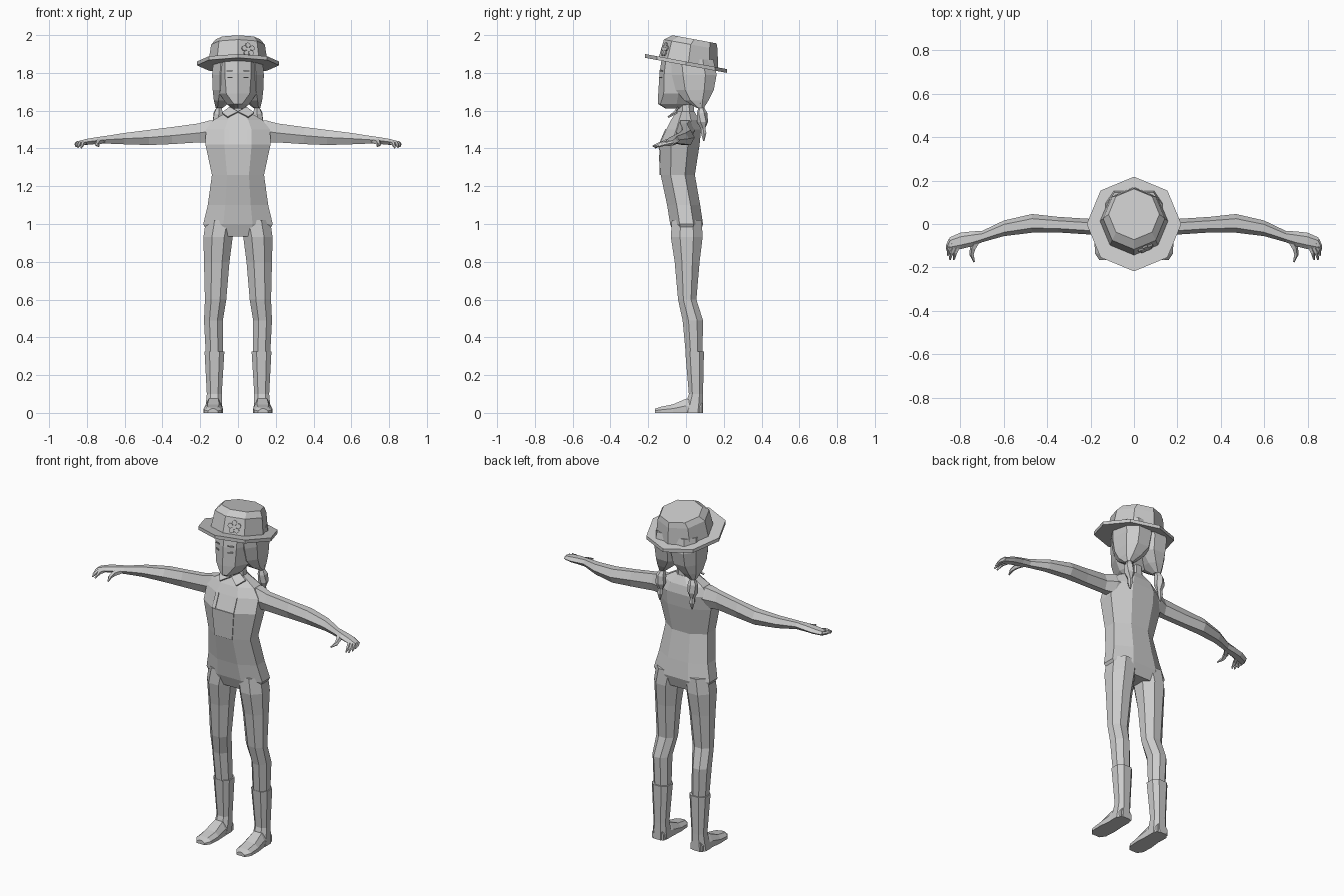
import bpy, bmesh, math
from mathutils import Vector

cloth = bpy.data.materials.new("plain_grey")
cloth.diffuse_color = (0.6, 0.6, 0.6, 1)


def loft(name, rings, mirror=False):
    """Skin a stack of equal-length point rings and cap both ends."""
    bm = bmesh.new()
    vs = [[bm.verts.new(p) for p in r] for r in rings]
    n = len(vs[0])
    for a, b in zip(vs, vs[1:]):
        for i in range(n):
            j = (i + 1) % n
            bm.faces.new((a[i], a[j], b[j], b[i]))
    bm.faces.new(vs[0])
    bm.faces.new(vs[-1])
    bmesh.ops.recalc_face_normals(bm, faces=bm.faces)
    me = bpy.data.meshes.new(name)
    bm.to_mesh(me)
    bm.free()
    me.materials.append(cloth)
    ob = bpy.data.objects.new(name, me)
    bpy.context.collection.objects.link(ob)
    if mirror:
        m = ob.modifiers.new("mirror", 'MIRROR')
        m.use_mirror_merge = False
    return ob


def oct_ring(z, x0, x1, yf, yb, k=0.42):
    """Horizontal eight-sided ring filling a box."""
    cx, hx, cy, hy = (x0 + x1) / 2, (x1 - x0) / 2, (yf + yb) / 2, (yb - yf) / 2
    shape = [(k, -1), (1, -k), (1, k), (k, 1), (-k, 1), (-1, k), (-1, -k), (-k, -1)]
    return [(cx + a * hx, cy + b * hy, z) for a, b in shape]


def tube(name, pts, sides=6, mirror=True):
    """Tapered limb through (x, y, z, radius) points."""
    rings = []
    for i, p in enumerate(pts):
        a, b = pts[max(i - 1, 0)], pts[min(i + 1, len(pts) - 1)]
        q = (Vector(b[:3]) - Vector(a[:3])).to_track_quat('Z', 'Y')
        ring = []
        for k in range(sides):
            t = math.tau * k / sides
            ring.append(Vector(p[:3]) + q @ Vector((p[3] * math.cos(t), p[3] * math.sin(t), 0)))
        rings.append(ring)
    return loft(name, rings, mirror)


def plate(name, pts, off, mirror=False):
    """Thin flat piece."""
    o = Vector(off)
    return loft(name, [pts, [Vector(p) + o for p in pts]], mirror)


# Torso: (z, half width, front y, back y)
torso = [(0.935, 0.15, -0.06, 0.07), (1.0, 0.184, -0.084, 0.09), (1.1, 0.16, -0.10, 0.075),
         (1.26, 0.138, -0.134, 0.047), (1.42, 0.172, -0.14, 0.072), (1.50, 0.17, -0.105, 0.08),
         (1.55, 0.13, -0.08, 0.07), (1.595, 0.055, -0.05, 0.045)]
loft("torso", [oct_ring(z, -w, w, a, b) for z, w, a, b in torso])
loft("neck", [oct_ring(1.57, -.05, .05, -.045, .045), oct_ring(1.66, -.042, .042, -.045, .04)])

# Dungaree bib, straps and collar
plate("bib", [(-.058, -.135, 1.26), (.058, -.135, 1.26), (.072, -.141, 1.42), (-.072, -.141, 1.42)],
      (0, -.004, 0))
plate("strap", [(.05, -.14, 1.42), (.071, -.14, 1.42), (.07, -.106, 1.5), (.05, -.106, 1.5)],
      (0, -.004, .002), True)
plate("collar", [(0, -.058, 1.59), (.055, -.092, 1.562), (.085, -.045, 1.585), (.045, -.04, 1.615)],
      (0, -.006, .006), True)

# Legs and boots
leg = [(1.02, .01, .17, -.075, .083), (.93, .028, .183, -.08, .088), (.8, .045, .18, -.06, .072),
       (.6, .062, .175, -.042, .055), (.49, .08, .18, -.018, .09), (.3, .079, .17, 0, .087)]
loft("leg", [oct_ring(*r) for r in leg], True)
boot = [(.325, .072, .177, -.004, .095), (.1, .086, .165, .015, .09), (.05, .084, .17, .0, .09),
        (0, .084, .176, -.02, .09)]
loft("boot", [oct_ring(*r, k=.5) for r in boot], True)
foot = [(.085, .09, .165, .07), (.0, .084, .174, .075), (-.07, .08, .182, .045),
        (-.135, .085, .18, .032), (-.165, .105, .16, .022)]
loft("foot", [[(a, y, 0), (b, y, 0), (b, y, h * .5), (b - .02, y, h), (a + .02, y, h), (a, y, h * .5)]
              for y, a, b, h in foot], True)

# Arms and palms: (x, y, z, half depth, half height)
arm = [(.09, 0, 1.495, .05, .05), (.15, -.005, 1.49, .05, .058), (.21, -.012, 1.482, .036, .05),
       (.35, -.003, 1.468, .036, .045), (.47, .003, 1.458, .043, .04), (.6, -.02, 1.452, .036, .03),
       (.7, -.058, 1.446, .026, .02), (.745, -.068, 1.442, .034, .018),
       (.8, -.078, 1.435, .038, .016), (.85, -.092, 1.426, .03, .012)]
hexa = [(math.cos(math.tau * i / 6), math.sin(math.tau * i / 6) / .866) for i in range(6)]
loft("arm", [[(x, y + a * hy, z + b * hz) for a, b in hexa] for x, y, z, hy, hz in arm], True)

# Fingers and thumb
for i, (x0, y0, x1, y1, z1) in enumerate([(.843, -.075, .861, -.125, 1.418), (.835, -.09, .858, -.145, 1.410),
                                          (.825, -.098, .848, -.165, 1.406), (.81, -.1, .83, -.165, 1.403)]):
    tube(f"finger_{i + 1}", [(x0, y0, 1.43, .012),
                             ((x0 + x1) / 2 + .004, (y0 + y1) / 2, 1.424, .011), (x1, y1, z1, .004)], 5)
tube("thumb", [(.715, -.07, 1.44, .014), (.742, -.11, 1.432, .015), (.748, -.14, 1.422, .011),
               (.736, -.175, 1.412, .004)], 5)

# Head: (z, front y, cheek x, cheek y, side x, side y, back y)
head = [(1.612, -.11, .012, -.10, .03, -.04, .0), (1.635, -.147, .022, -.135, .06, -.05, .03),
        (1.69, -.147, .062, -.118, .098, -.04, .07), (1.8, -.14, .07, -.115, .112, -.03, .09),
        (1.88, -.128, .07, -.105, .11, -.03, .09)]
loft("head", [[(0, yf, z), (a, ya, z), (w, ys, z), (w * .7, yb, z), (-w * .7, yb, z), (-w, ys, z), (-a, ya, z)]
              for z, yf, a, ya, w, ys, yb in head])
plate("eye", [(.03, -.137, 1.772), (.055, -.126, 1.772), (.055, -.126, 1.779), (.03, -.137, 1.779)],
      (0, -.005, 0), True)
plate("eyebrow", [(.028, -.136, 1.808), (.06, -.122, 1.808), (.06, -.122, 1.813), (.028, -.136, 1.815)],
      (0, -.005, 0), True)

# Hair in two gathered halves with pigtails
hair = [(1.87, -.03, .13, -.08, .145), (1.79, -.03, .137, -.075, .162), (1.71, -.02, .134, -.055, .147),
        (1.655, .03, .128, -.01, .12), (1.615, .08, .118, .055, .095)]
loft("hair_half", [oct_ring(*r, k=.5) for r in hair], True)
tube("pigtail", [(.1, .078, 1.64, .026), (.1, .08, 1.615, .016), (.104, .085, 1.585, .028),
                 (.106, .088, 1.54, .029), (.106, .09, 1.505, .014), (.106, .094, 1.48, .016),
                 (.106, .094, 1.44, .004)])


# Hat: octagons tilted down towards the back
def hat_ring(z, r, cy):
    out = []
    for i in range(8):
        t = math.tau * i / 8
        y = cy + r * math.sin(t)
        out.append(Vector((r * math.cos(t), y, z - .184 * y)))
    return out


loft("hat_brim", [hat_ring(1.84, .218, 0), hat_ring(1.86, .218, 0)])
crown = [hat_ring(1.85, .158, .012), hat_ring(1.955, .142, .025), hat_ring(1.986, .117, .045)]
loft("hat_crown", crown)

# Flower badge lying on the front of the crown
a, b, c, d = crown[0][6], crown[0][7], crown[1][7], crown[1][6]
centre = (a + b + c + d) / 4
q = (b - a).cross(d - a).normalized().to_track_quat('Z', 'Y')


def disc(name, x, y, r):
    pts = [(x + r * math.cos(math.tau * i / 8), y + r * math.sin(math.tau * i / 8)) for i in range(8)]
    loft(name, [[centre + q @ Vector((u, v, h)) for u, v in pts] for h in (-.001, .008)])


for i in range(5):
    t = math.tau * i / 5 + math.pi / 2
    disc(f"flower_petal_{i + 1}", .024 * math.cos(t), .024 * math.sin(t), .014)
disc("flower_centre", 0, 0, .013)
